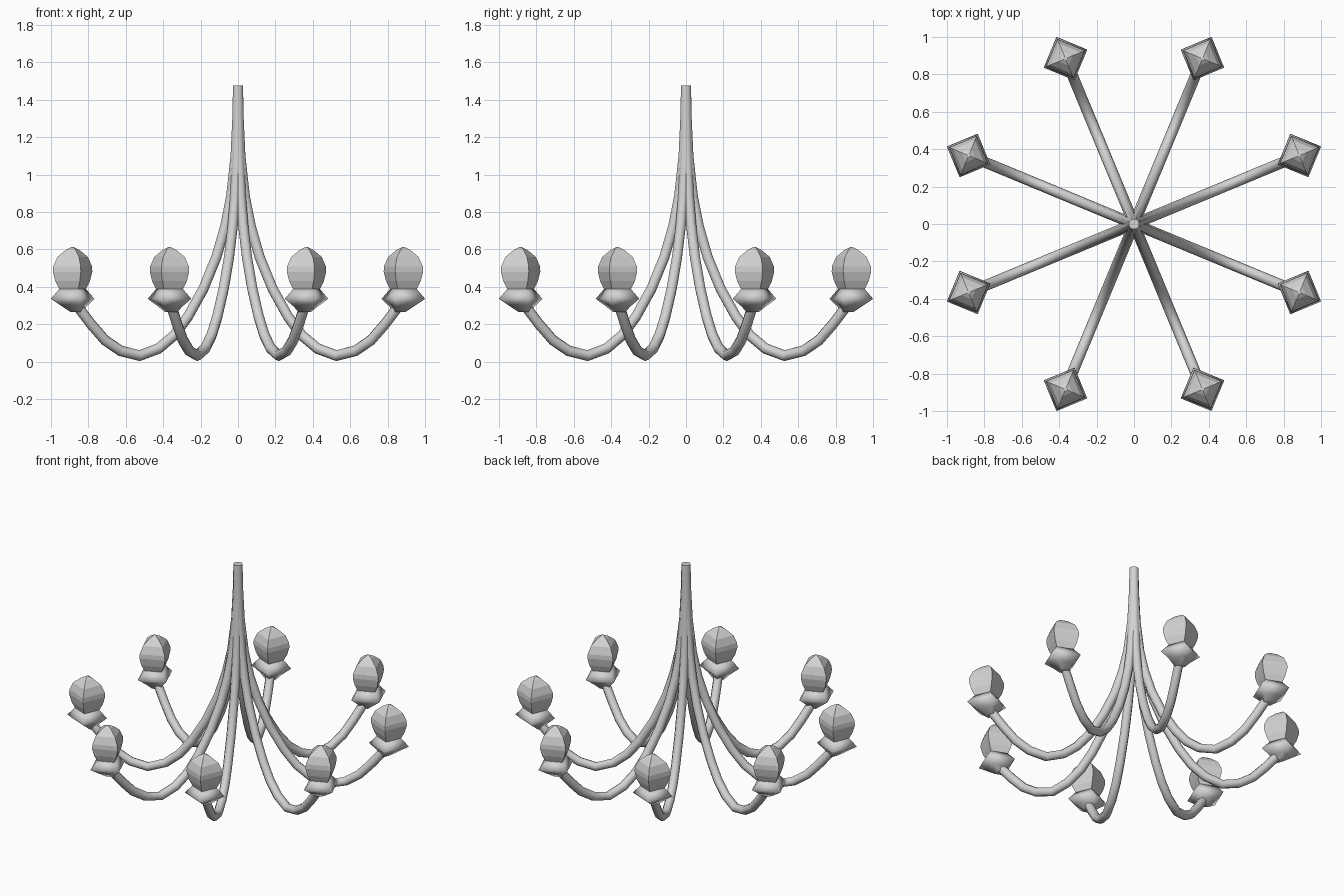
import bpy
import bmesh
from math import sin, cos, pi, radians
from mathutils import Vector, Matrix

old = bpy.data.objects.get("Cube")
if old:
    bpy.data.objects.remove(old, do_unlink=True)

metal = bpy.data.materials.new("light_grey_metal")
metal.use_nodes = True
GREY = (0.65, 0.65, 0.65, 1)
metal.diffuse_color = GREY
metal.node_tree.nodes["Principled BSDF"].inputs["Base Color"].default_value = GREY

ARMS = 8
REACH = 0.957  # distance of each light from the centre


def ring(centre, u, v, radius, sides):
    """Points of a polygon around centre in the plane of u and v."""
    return [centre + radius * (cos(2 * pi * i / sides) * u + sin(2 * pi * i / sides) * v)
            for i in range(sides)]


def loft(name, rings, smooth):
    """Skin a list of rings into a closed mesh."""
    bm = bmesh.new()
    loops = [[bm.verts.new(p) for p in r] for r in rings]
    n = len(loops[0])
    for a, b in zip(loops, loops[1:]):
        for i in range(n):
            j = (i + 1) % n
            bm.faces.new((a[i], a[j], b[j], b[i]))
    bm.faces.new(loops[0])
    bm.faces.new(loops[-1])
    bmesh.ops.recalc_face_normals(bm, faces=bm.faces)
    for f in bm.faces:
        f.smooth = smooth and len(f.verts) == 4
    mesh = bpy.data.meshes.new(name)
    bm.to_mesh(mesh)
    bm.free()
    mesh.materials.append(metal)
    return mesh


def tube(name, path, radius, sides=8):
    """Round tube along a path in the xz plane."""
    pts = [Vector((x, 0, z)) for x, z in path]
    side = Vector((0, 1, 0))
    rings = []
    for i, p in enumerate(pts):
        tangent = (pts[min(i + 1, len(pts) - 1)] - pts[max(i - 1, 0)]).normalized()
        rings.append(ring(p, tangent.cross(side), side, radius, sides))
    return loft(name, rings, True)


def square_turning(name, profile, smooth):
    """Four-sided stack of (offset, radius, height), one corner facing outward."""
    rings = [ring(Vector((REACH + dx, 0, z)), Vector((1, 0, 0)), Vector((0, 1, 0)), r, 4)
             for dx, r, z in profile]
    return loft(name, rings, smooth)


# Curved arm sweeping down from the stem and up to the cup
arm = tube("arm", [(0, 1.475), (0.004, 1.3), (0.014, 1.1), (0.04, 0.88), (0.075, 0.72),
                   (0.125, 0.56), (0.2, 0.39), (0.29, 0.24), (0.37, 0.14), (0.46, 0.07),
                   (0.57, 0.032), (0.68, 0.058), (0.77, 0.115), (0.85, 0.2),
                   (0.92, 0.285), (0.95, 0.33)], 0.029)

# Flared cup under the bulb
cup = square_turning("cup", [(-0.025, 0.036, 0.265), (-0.01, 0.07, 0.295),
                             (0, 0.126, 0.336), (0, 0.076, 0.39)], True)

# Faceted bulb
bulb = square_turning("bulb", [(0, 0.076, 0.385), (0, 0.1, 0.43), (0, 0.114, 0.48),
                               (0, 0.112, 0.51), (0, 0.088, 0.56), (0, 0.04, 0.597),
                               (0, 0.008, 0.612)], False)

# Repeat each part around the centre
for k in range(ARMS):
    turn = Matrix.Rotation(radians(22.5) + 2 * pi * k / ARMS, 4, "Z")
    for mesh in (arm, cup, bulb):
        obj = bpy.data.objects.new(f"{mesh.name}_{k + 1}", mesh)
        obj.matrix_world = turn
        bpy.context.collection.objects.link(obj)
